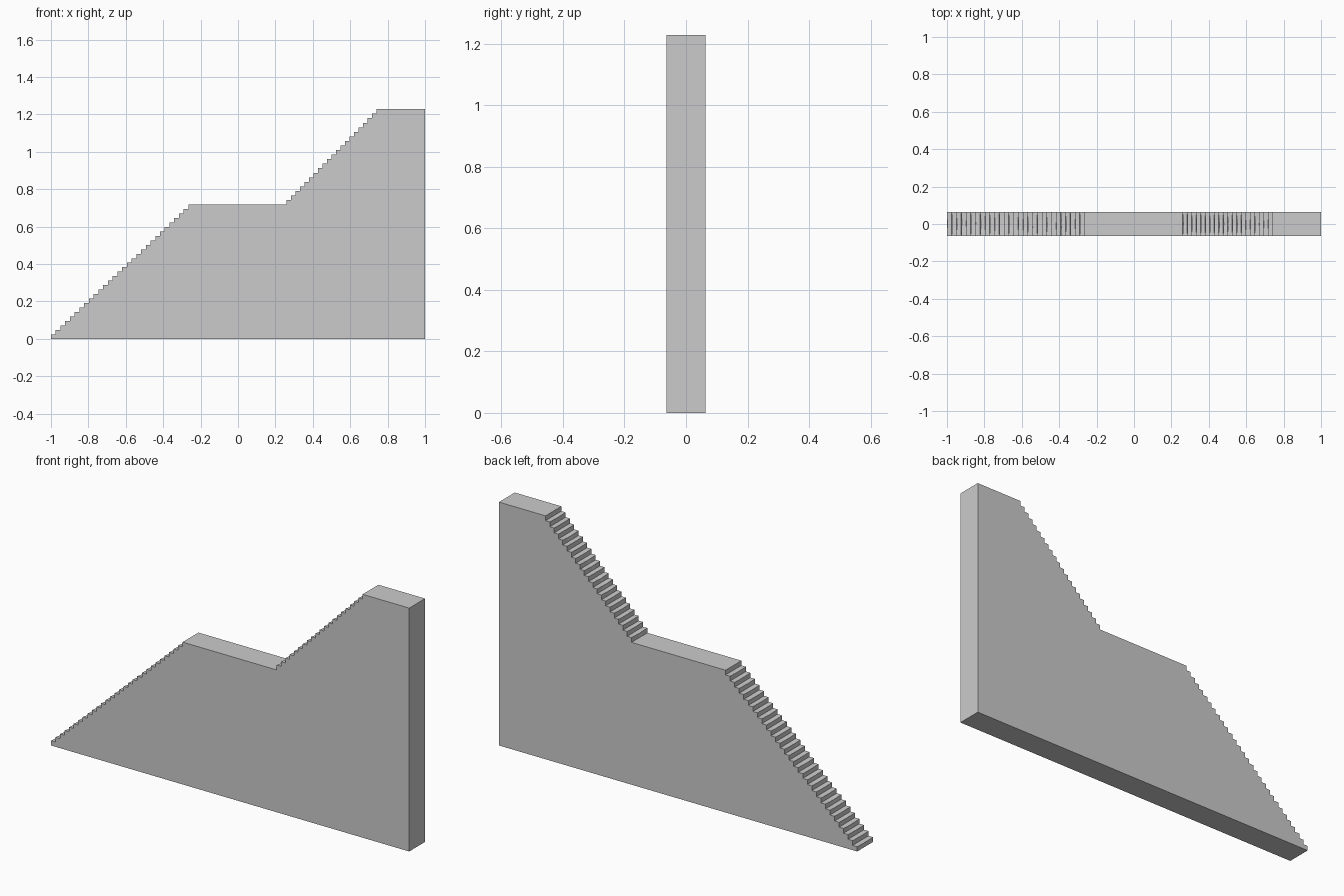
import bpy
import bmesh
import math
import random

if "Cube" in bpy.data.objects:
    bpy.data.objects.remove(bpy.data.objects["Cube"])

random.seed(4)
HALF_WIDTH = 0.063
COLUMNS = 6


def flight(x0, z0, x1, z1, risers):
    """Stair outline as (x, z, wear): riser foot, then worn nosing."""
    tread = (x1 - x0) / (risers - 1)
    rise = (z1 - z0) / risers
    pts = []
    for i in range(risers):
        x = x0 + i * tread
        wear = 0 if i == risers - 1 else 1
        pts.append((x, z0 + i * rise, 0))
        pts.append((x, z0 + (i + 1) * rise, wear))
    return pts


# Side outline: lower flight, landing, upper flight, top platform, back
outline = flight(-1.0, 0.0, -0.265, 0.718, 30)
outline += flight(0.26, 0.718, 0.74, 1.228, 21)
outline += [(1.0, 1.228, 0), (1.0, 0.0, 0)]

# Sweep the outline across the width, wearing each nosing towards the middle
bm = bmesh.new()
wobble = [random.uniform(0.5, 1.3) for p in outline]
rings = []
for c in range(COLUMNS + 1):
    t = c / COLUMNS
    dip = math.sin(math.pi * t)
    ring = []
    for (x, z, wear), w in zip(outline, wobble):
        amount = wear * dip * w * random.uniform(0.8, 1.2)
        y = -HALF_WIDTH + 2 * HALF_WIDTH * t
        ring.append(bm.verts.new((x + 0.003 * amount, y, z - 0.004 * amount)))
    rings.append(ring)

for a, b in zip(rings, rings[1:]):
    for i in range(len(a)):
        j = (i + 1) % len(a)
        bm.faces.new((a[i], a[j], b[j], b[i]))

# Flat side walls
bm.faces.new(rings[0])
bm.faces.new(rings[-1][::-1])
bmesh.ops.recalc_face_normals(bm, faces=bm.faces[:])

mesh = bpy.data.meshes.new("worn_staircase")
bm.to_mesh(mesh)
bm.free()
stairs = bpy.data.objects.new("worn_staircase", mesh)
bpy.context.collection.objects.link(stairs)
